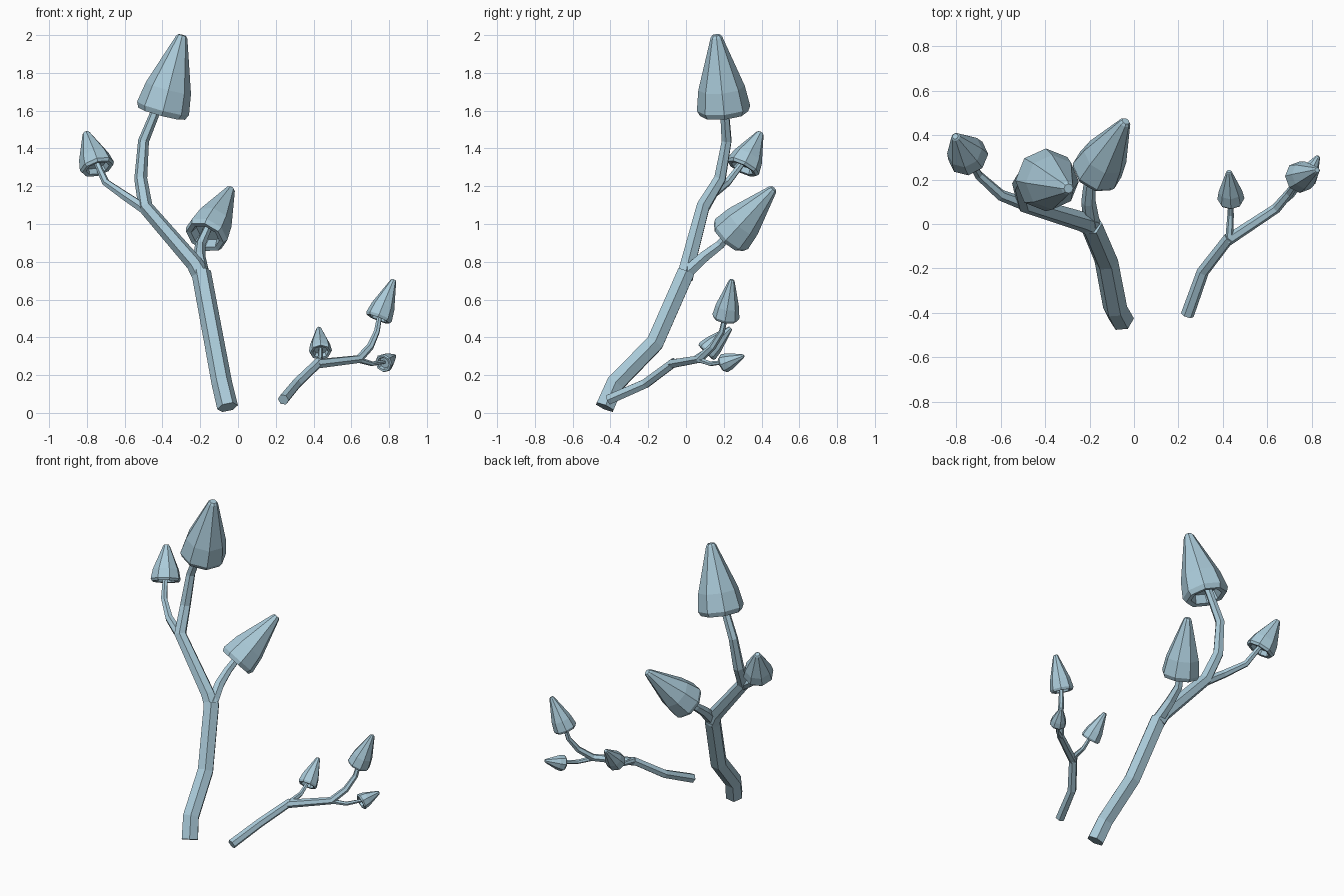
import bpy, bmesh, math
from mathutils import Vector

if "Cube" in bpy.data.objects:
    bpy.data.objects.remove(bpy.data.objects["Cube"])

mat = bpy.data.materials.new("pale blue grey")
mat.diffuse_color = (0.40, 0.59, 0.69, 1)
mat.use_nodes = True
mat.node_tree.nodes["Principled BSDF"].inputs["Base Color"].default_value = mat.diffuse_color


def finish(bm, name):
    bmesh.ops.recalc_face_normals(bm, faces=bm.faces)
    mesh = bpy.data.meshes.new(name)
    bm.to_mesh(mesh)
    bm.free()
    mesh.materials.append(mat)
    bpy.context.collection.objects.link(bpy.data.objects.new(name, mesh))


def ring(bm, centre, axis, side, r, n):
    """Circle of n vertices around axis, starting at the side direction."""
    up = axis.cross(side)
    return [bm.verts.new(centre + r * (math.cos(a) * side + math.sin(a) * up))
            for a in (2 * math.pi * i / n for i in range(n))]


def skin(bm, rings):
    for a, b in zip(rings, rings[1:]):
        n = len(a)
        for i in range(n):
            bm.faces.new((a[i], a[(i + 1) % n], b[(i + 1) % n], b[i]))
    bm.faces.new(rings[0])
    bm.faces.new(rings[-1])


def stem(name, pts, r0, r1, n=6):
    """Tapered faceted tube through the points."""
    bm = bmesh.new()
    p = [Vector(q) for q in pts]
    side = Vector((1, 0, 0))
    rings = []
    for i, c in enumerate(p):
        t = Vector()
        if i > 0:
            t += (c - p[i - 1]).normalized()
        if i < len(p) - 1:
            t += (p[i + 1] - c).normalized()
        t.normalize()
        side = (side - t * side.dot(t)).normalized()
        rings.append(ring(bm, c, t, side, r0 + (r1 - r0) * i / (len(p) - 1), n))
    skin(bm, rings)
    finish(bm, name)


# height along the cap and radius fraction: tip, flank, rim, hollow underside
CAP = [(1.0, .15), (.97, .22), (.30, .87), (.03, 1.0), (-.04, .90),
       (-.03, .68), (.10, .58)]


def cap(name, base, tip, r, n=8):
    bm = bmesh.new()
    base, tip = Vector(base), Vector(tip)
    axis = (tip - base).normalized()
    side = Vector((1, 0, 0))
    side = (side - axis * side.dot(axis)).normalized()
    skin(bm, [ring(bm, base.lerp(tip, t), axis, side, r * f, n) for t, f in CAP])
    finish(bm, name)


# large plant stems
stem("large_trunk", [(-.055, -.43, .03), (-.085, -.375, .155),
                     (-.125, -.165, .37), (-.195, 0, .745)], .056, .052)
stem("large_main_branch", [(-.19, -.005, .72), (-.23, .01, .79), (-.49, .09, 1.09),
                           (-.515, .18, 1.24), (-.50, .215, 1.44),
                           (-.41, .20, 1.66)], .05, .024)
stem("large_back_branch", [(-.19, 0, .74), (-.205, .1, .83), (-.2, .18, .89),
                           (-.16, .255, .98)], .038, .022)
stem("large_left_branch", [(-.48, .085, 1.07), (-.6, .13, 1.15), (-.7, .22, 1.22),
                           (-.75, .305, 1.33)], .03, .016)
# large plant caps
cap("large_top_cap", (-.40, .20, 1.60), (-.295, .16, 2.0), .142)
cap("large_back_cap", (-.17, .235, .94), (-.037, .463, 1.187), .118)
cap("large_left_cap", (-.745, .30, 1.30), (-.805, .395, 1.485), .094)

# small plant stems
stem("small_trunk", [(.24, -.41, .07), (.31, -.215, .155), (.43, -.06, .27)],
     .03, .026)
stem("small_main_branch", [(.42, -.075, .26), (.64, .07, .285), (.70, .14, .35),
                           (.735, .19, .43), (.755, .215, .54)], .026, .013)
stem("small_middle_branch", [(.43, -.06, .27), (.435, .04, .285),
                             (.437, .12, .34)], .018, .011)
stem("small_low_branch", [(.63, .065, .283), (.71, .13, .26), (.775, .21, .27)],
     .016, .010)
# small plant caps
cap("small_top_cap", (.745, .21, .505), (.825, .243, .705), .072)
cap("small_middle_cap", (.437, .11, .325), (.428, .237, .45), .061)
cap("small_low_cap", (.77, .20, .262), (.83, .305, .302), .051)
